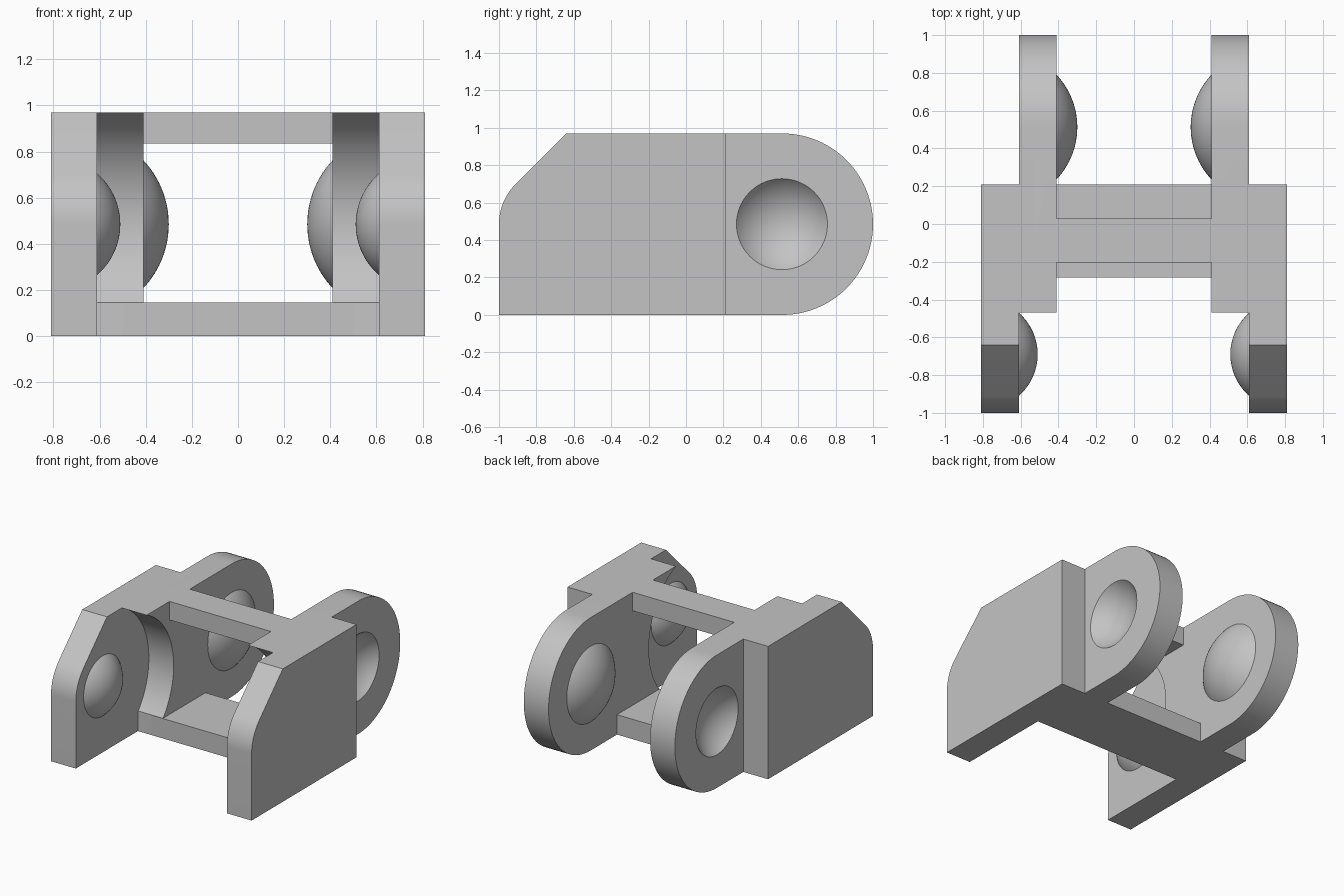
import bpy, bmesh
from math import sin, cos, radians, asin, pi
from mathutils import Matrix

if "Cube" in bpy.data.objects:
    bpy.data.objects.remove(bpy.data.objects["Cube"], do_unlink=True)

HEIGHT, MID = 0.97, 0.485
PIN_Y, SOCKET_Y = -0.69, 0.513

grey = bpy.data.materials.new("plain grey")
grey.use_nodes = True
grey.diffuse_color = (0.55, 0.55, 0.55, 1)
grey.node_tree.nodes["Principled BSDF"].inputs["Base Color"].default_value = (0.55, 0.55, 0.55, 1)


def finish(name, bm):
    bmesh.ops.recalc_face_normals(bm, faces=bm.faces)
    mesh = bpy.data.meshes.new(name)
    bm.to_mesh(mesh)
    bm.free()
    obj = bpy.data.objects.new(name, mesh)
    bpy.context.collection.objects.link(obj)
    mesh.materials.append(grey)
    return obj


def arc(cy, cz, r, start, end, steps):
    angles = [radians(start + (end - start) * i / steps) for i in range(steps + 1)]
    return [(cy + r * cos(a), cz + r * sin(a)) for a in angles]


def plate(name, profile, x0, x1):
    """Extrude a (y, z) outline along x."""
    bm = bmesh.new()
    face = bm.faces.new([bm.verts.new((x0, y, z)) for y, z in profile])
    ext = bmesh.ops.extrude_face_region(bm, geom=[face])
    verts = [v for v in ext["geom"] if isinstance(v, bmesh.types.BMVert)]
    bmesh.ops.translate(bm, verts=verts, vec=(x1 - x0, 0, 0))
    return finish(name, bm)


def ball(name, side, x, y, r, cut=None):
    """Sphere with its poles along x; cut keeps only the inward cap."""
    bm = bmesh.new()
    place = Matrix.Translation((side * x, y, MID)) @ Matrix.Rotation(pi / 2, 4, "Y")
    bmesh.ops.create_uvsphere(bm, u_segments=64, v_segments=48, radius=r, matrix=place)
    if cut is not None:
        bmesh.ops.bisect_plane(bm, geom=bm.verts[:] + bm.edges[:] + bm.faces[:],
                               plane_co=(side * cut, 0, 0), plane_no=(side, 0, 0),
                               clear_outer=True)
        bmesh.ops.holes_fill(bm, edges=[e for e in bm.edges if e.is_boundary])
    return finish(name, bm)


def combine(target, tool, operation):
    mod = target.modifiers.new("combine", "BOOLEAN")
    mod.operation, mod.solver, mod.object = operation, "EXACT", tool
    bpy.context.view_layer.objects.active = target
    bpy.ops.object.modifier_apply(modifier=mod.name)
    bpy.data.objects.remove(tool, do_unlink=True)


def bar(name, y0, y1, z0, z1):
    return plate(name, [(y0, z0), (y1, z0), (y1, z1), (y0, z1)], -0.5, 0.5)


# Outer cheek: chamfered nose blending into a rounded front
outer_profile = ([(-1, 0), (0.21, 0), (0.21, HEIGHT), (-0.64, HEIGHT)]
                 + arc(-0.698, MID, 0.302, 135, 180, 12))

# Inner cheek: round tail, hollow front, stepped back foot
hollow = 0.533
low = asin((MID - 0.145) / hollow) * 180 / pi
high = asin(MID / hollow) * 180 / pi
inner_profile = ([(-0.283, 0)] + arc(1 - MID, MID, MID, -90, 90, 48)
                 + arc(PIN_Y, MID, hollow, high, -low, 40))

# Floor and top bar join the two sides
link = bar("link_body", -0.283, 0.21, 0, 0.145)
combine(link, bar("top_bar", -0.205, 0.03, 0.835, HEIGHT), "UNION")

for side in (1, -1):
    inner = plate("inner_cheek", inner_profile, side * 0.41, side * 0.61)
    combine(inner, ball("socket", side, 0.802, SOCKET_Y, 0.31), "DIFFERENCE")
    combine(inner, ball("socket_bulge", side, 0.704, SOCKET_Y, 0.404, 0.43), "UNION")
    outer = plate("outer_cheek", outer_profile, side * 0.61, side * 0.81)
    combine(outer, ball("pin", side, 0.802, PIN_Y, 0.292, 0.66), "UNION")
    combine(outer, inner, "UNION")
    combine(link, outer, "UNION")

bpy.ops.object.select_all(action="DESELECT")
link.select_set(True)
bpy.context.view_layer.objects.active = link
bpy.ops.object.shade_smooth_by_angle(angle=radians(25))
